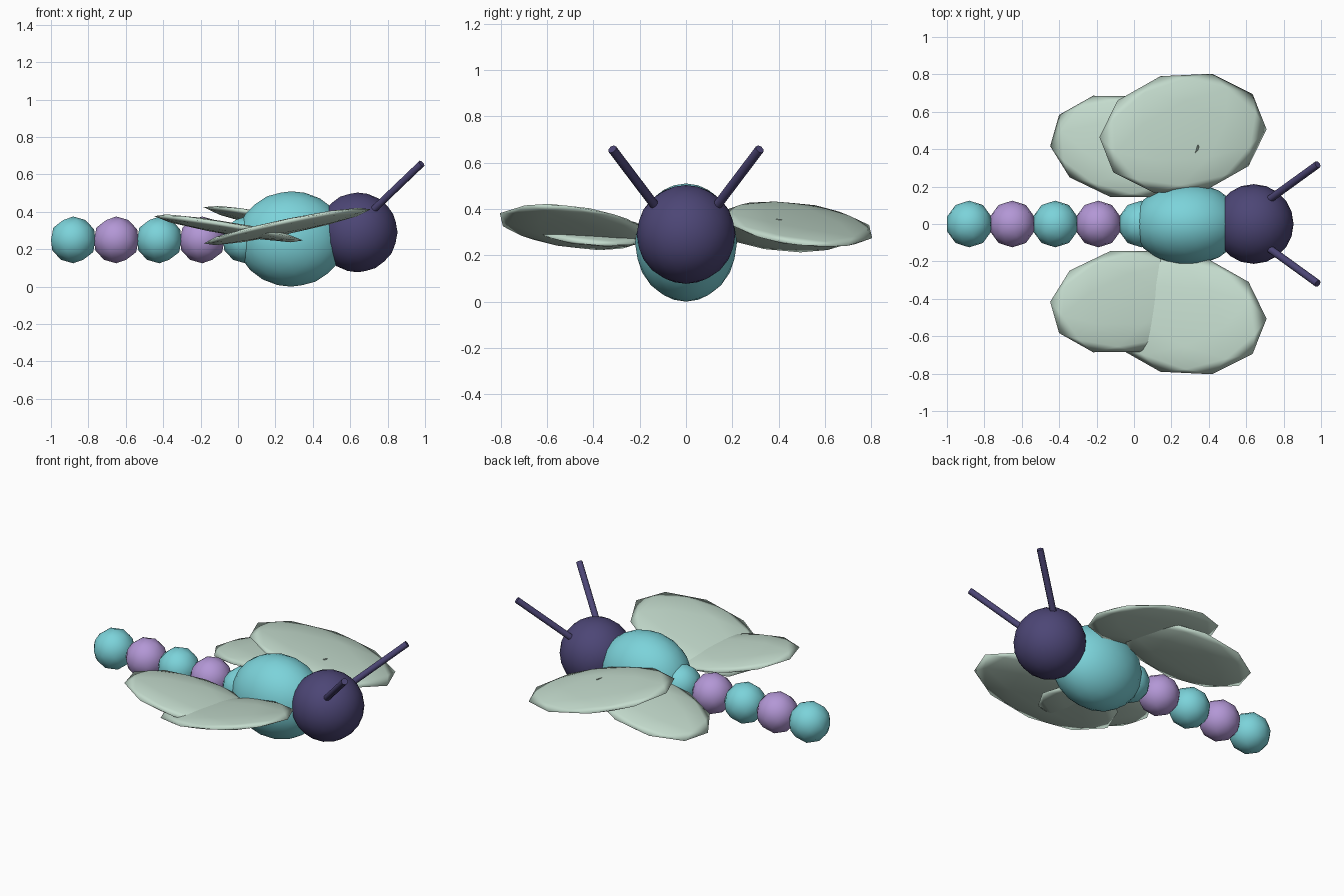
import bpy, bmesh, math
from mathutils import Matrix, Vector

if "Cube" in bpy.data.objects:
    bpy.data.objects.remove(bpy.data.objects["Cube"], do_unlink=True)


def material(name, rgb):
    mat = bpy.data.materials.new(name)
    mat.use_nodes = True
    color = (*rgb, 1)
    mat.diffuse_color = color
    mat.node_tree.nodes["Principled BSDF"].inputs["Base Color"].default_value = color
    return mat


teal = material("teal", (0.2, 0.65, 0.7))
lilac = material("lilac", (0.45, 0.31, 0.67))
indigo = material("dark indigo", (0.073, 0.061, 0.18))
pale_green = material("pale green", (0.55, 0.71, 0.61))


def finish(name, bm, mat):
    mesh = bpy.data.meshes.new(name)
    bm.to_mesh(mesh)
    bm.free()
    mesh.materials.append(mat)
    obj = bpy.data.objects.new(name, mesh)
    bpy.context.collection.objects.link(obj)
    return obj


def ball(name, matrix, detail, mat):
    """Smooth icosphere placed and stretched by a matrix."""
    bm = bmesh.new()
    bmesh.ops.create_icosphere(bm, subdivisions=detail, radius=1, matrix=matrix)
    for face in bm.faces:
        face.smooth = True
    return finish(name, bm, mat)


def placed(center, size):
    return Matrix.Translation(center) @ Matrix.Diagonal((*size, 1))


# Tail: beads in alternating colours
for i in range(5):
    ball(f"tail_bead_{i + 1}", placed((-0.881 + 0.23 * i, 0, 0.25), (0.125,) * 3),
         2, lilac if i % 2 else teal)

# Thorax and head
ball("body", placed((0.285, 0, 0.255), (0.29, 0.22, 0.255)), 3, teal)
ball("head", placed((0.64, 0, 0.29), (0.213,) * 3), 3, indigo)


# Antennae
def antenna(name, side):
    root = Vector((0.66, 0.085 * side, 0.35))
    tip = Vector((0.982, 0.318 * side, 0.658))
    axis = tip - root
    bm = bmesh.new()
    bmesh.ops.create_cone(
        bm, cap_ends=True, segments=8, radius1=0.02, radius2=0.02, depth=axis.length,
        matrix=Matrix.Translation((root + tip) / 2) @ axis.to_track_quat("Z", "Y").to_matrix().to_4x4())
    for face in bm.faces:
        face.smooth = len(face.verts) == 4
    for edge in bm.edges:
        edge.smooth = all(len(f.verts) == 4 for f in edge.link_faces)
    finish(name, bm, indigo)


# Wings: flattened balls lying on a plane with the given x and y slopes
def wing(name, center, size, yaw, spin, slope_x, slope_y):
    normal = Vector((-slope_x, -slope_y, 1)).normalized()
    c, s = math.cos(yaw), math.sin(yaw)
    along = Vector((c, s, c * slope_x + s * slope_y)).normalized()
    across = normal.cross(along)
    frame = Matrix((along, across, normal)).transposed().to_4x4()
    ball(name, Matrix.Translation(center) @ frame @ Matrix.Diagonal((*size, 1))
         @ Matrix.Rotation(spin, 4, "Z"), 2, pale_green)


YAW = math.radians(10)
for label, side in (("left", 1), ("right", -1)):
    antenna(f"{label}_antenna", side)
    # The two sides twist in opposite directions
    wing(f"{label}_front_wing", (0.262, 0.485 * side, 0.328 + 0.006 * side),
         (0.46, 0.325, 0.03), YAW * side, math.radians(8) * side, -0.2 * side, -0.09)
    wing(f"{label}_hind_wing", (-0.05, 0.415 * side, 0.3 - 0.012 * side),
         (0.41, 0.28, 0.03), -YAW * side, math.radians(-4) * side, 0.163 * side, -0.06)
